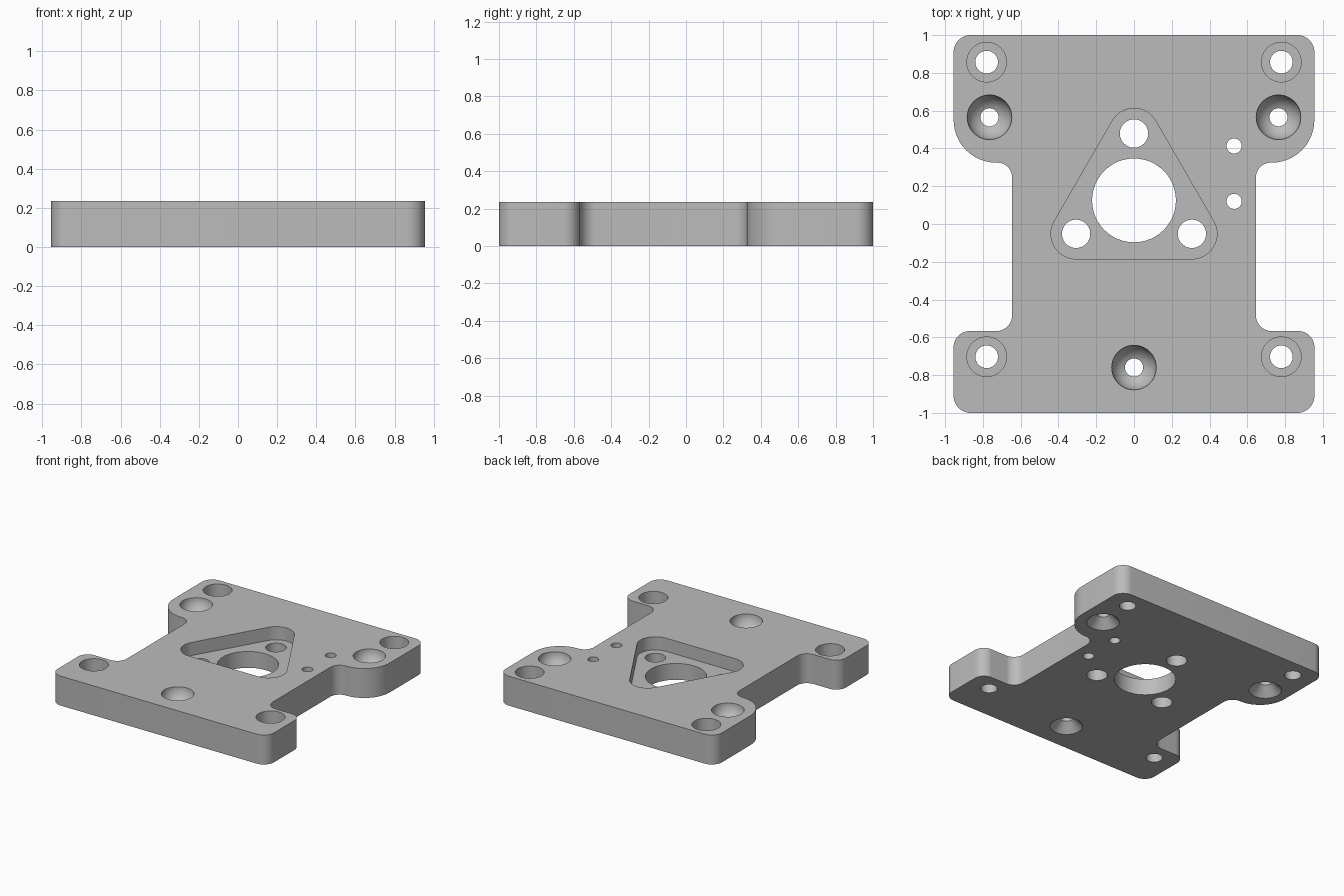
import bpy, bmesh, math
from mathutils import Vector

if "Cube" in bpy.data.objects:
    bpy.data.objects.remove(bpy.data.objects["Cube"])

T = 0.235          # plate thickness
OVER = 0.05        # cutter overshoot

metal = bpy.data.materials.new("machined grey")
metal.use_nodes = True
grey = (0.5, 0.5, 0.5, 1)
metal.diffuse_color = grey
metal.node_tree.nodes["Principled BSDF"].inputs["Base Color"].default_value = grey


def rounded(corners, steps=12):
    """Outline of (x, y, radius) corners, each replaced by a tangent arc."""
    pts = []
    n = len(corners)
    for i, (x, y, r) in enumerate(corners):
        p = Vector((x, y))
        a = (Vector(corners[i - 1][:2]) - p).normalized()
        b = (Vector(corners[(i + 1) % n][:2]) - p).normalized()
        half = a.angle(b) / 2
        centre = p + (a + b).normalized() * (r / math.sin(half))
        u = p + a * (r / math.tan(half)) - centre
        v = p + b * (r / math.tan(half)) - centre
        sweep = u.angle(v)
        for k in range(steps + 1):
            t = k / steps
            pts.append(centre + (u * math.sin((1 - t) * sweep) + v * math.sin(t * sweep)) / math.sin(sweep))
    return pts


def finish(name, bm):
    bmesh.ops.recalc_face_normals(bm, faces=bm.faces)
    mesh = bpy.data.meshes.new(name)
    bm.to_mesh(mesh)
    bm.free()
    mesh.materials.append(metal)
    obj = bpy.data.objects.new(name, mesh)
    bpy.context.collection.objects.link(obj)
    return obj


def extrude(name, outline, z0, z1):
    bm = bmesh.new()
    face = bm.faces.new([bm.verts.new((p.x, p.y, z0)) for p in outline])
    top = bmesh.ops.extrude_face_region(bm, geom=[face])["geom"]
    verts = [g for g in top if isinstance(g, bmesh.types.BMVert)]
    bmesh.ops.translate(bm, verts=verts, vec=(0, 0, z1 - z0))
    return finish(name, bm)


def lathe(name, profile, x, y, sides=48):
    """Closed solid of revolution from (radius, z) rings, bottom to top."""
    bm = bmesh.new()
    rings = []
    for r, z in profile:
        rings.append([bm.verts.new((x + r * math.cos(k * math.tau / sides),
                                    y + r * math.sin(k * math.tau / sides), z)) for k in range(sides)])
    for lo, hi in zip(rings, rings[1:]):
        for k in range(sides):
            j = (k + 1) % sides
            bm.faces.new((lo[k], lo[j], hi[j], hi[k]))
    bm.faces.new(rings[0])
    bm.faces.new(rings[-1])
    return finish(name, bm)


# Plate outline: right half, then mirrored back up the left
half = [(0.955, 1, 0.09), (0.955, 0.325, 0.225), (0.645, 0.325, 0.08),
        (0.645, -0.567, 0.085), (0.955, -0.567, 0.085), (0.955, -1, 0.09)]
plate = extrude("mounting_plate", rounded(half + [(-x, y, r) for x, y, r in reversed(half)]), 0, T)

cutters = []


def drill(x, y, r):
    cutters.append(lathe("hole_cutter", [(r, -OVER), (r, T + OVER)], x, y))


# Triangular pocket around the three bolt holes and central bore
CY, R, POCKET_R = 0.125, 0.354, 0.133
reach = R + 2 * POCKET_R
angles = [math.radians(90 + 120 * k) for k in range(3)]
tri = [(reach * math.cos(a), CY + reach * math.sin(a), POCKET_R) for a in angles]
cutters.append(extrude("pocket_cutter", rounded(tri, 16), T - 0.105, T + OVER))
drill(0, CY, 0.222)
for a in angles:
    drill(R * math.cos(a), CY + R * math.sin(a), 0.075)

# Two small pin holes
for y in (0.413, 0.12):
    drill(0.53, y, 0.04)

# Counterbored corner holes
for x in (-0.78, 0.78):
    for y in (0.857, -0.703):
        z = T - 0.13
        cutters.append(lathe("counterbore_cutter", [(0.06, -OVER), (0.06, z), (0.105, z), (0.105, T + OVER)], x, y))

# Ball seats: round cup on top, narrow throat, conical countersink below
BALL, THROAT = 0.118, 0.048
start = math.acos(THROAT / BALL)
cup = [(BALL * math.cos(start * (1 - k / 10)), T - BALL * math.sin(start * (1 - k / 10))) for k in range(11)]
seat = [(BALL, -OVER), (BALL, 0), (THROAT, BALL - THROAT)] + cup + [(BALL, T + OVER)]
for x, y in ((-0.765, 0.565), (0.765, 0.565), (0, -0.76)):
    cutters.append(lathe("ball_seat_cutter", seat, x, y))

# Cut everything out of the plate
bpy.context.view_layer.objects.active = plate
for c in cutters:
    c.hide_render = True
    mod = plate.modifiers.new("cut", "BOOLEAN")
    mod.operation = "DIFFERENCE"
    mod.solver = "EXACT"
    mod.object = c
    bpy.ops.object.modifier_apply(modifier=mod.name)
    bpy.data.objects.remove(c)

bpy.ops.object.select_all(action="DESELECT")
plate.select_set(True)
bpy.ops.object.shade_smooth_by_angle(angle=math.radians(30))
